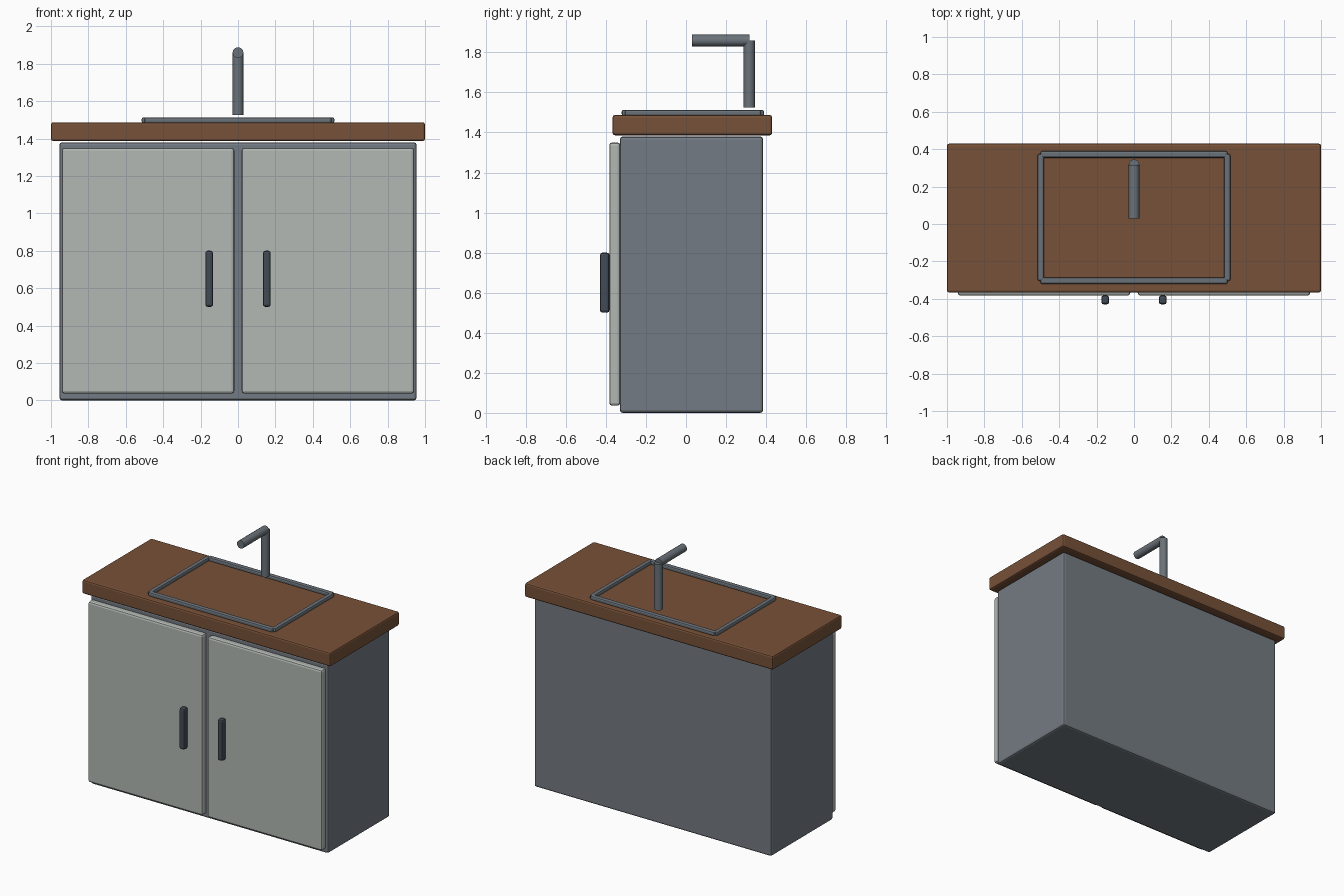
import bpy, math

if "Cube" in bpy.data.objects:
    bpy.data.objects.remove(bpy.data.objects["Cube"])


def material(name, srgb):
    m = bpy.data.materials.new(name)
    lin = [((c / 255 + 0.055) / 1.055) ** 2.4 for c in srgb]
    m.diffuse_color = (*lin, 1)
    m.use_nodes = True
    m.node_tree.nodes["Principled BSDF"].inputs["Base Color"].default_value = m.diffuse_color
    return m


SLATE = material("slate_grey", (116, 123, 131))
PALE = material("pale_grey", (178, 184, 180))
WOOD = material("brown_wood", (119, 81, 56))
DARK = material("dark_handle", (66, 75, 85))
METAL = material("steel_grey", (106, 114, 121))


def box(name, lo, hi, mat, bevel):
    bpy.ops.mesh.primitive_cube_add(size=1, location=[(a + b) / 2 for a, b in zip(lo, hi)])
    o = bpy.context.object
    o.name = name
    for v in o.data.vertices:
        v.co = [c * (b - a) for c, a, b in zip(v.co, lo, hi)]
    o.data.materials.append(mat)
    mod = o.modifiers.new("soft_edges", 'BEVEL')
    mod.width = bevel
    mod.segments = 2
    return o


def rod(name, loc, length, radius, rot=(0, 0, 0)):
    bpy.ops.mesh.primitive_cylinder_add(vertices=16, radius=radius, depth=length,
                                        location=loc, rotation=rot)
    o = bpy.context.object
    o.name = name
    o.data.materials.append(METAL)
    bpy.ops.object.shade_smooth_by_angle(angle=math.radians(30))
    return o


# cabinet body and worktop
box("cabinet", (-0.955, -0.33, 0), (0.955, 0.385, 1.38), SLATE, 0.014)
box("worktop", (-1, -0.367, 1.386), (1, 0.43, 1.487), WOOD, 0.012)

# doors and handles, mirrored left and right
for side, s in (("left", -1), ("right", 1)):
    x0, x1 = sorted((s * 0.02, s * 0.942))
    box(side + "_door", (x0, -0.383, 0.036), (x1, -0.328, 1.35), PALE, 0.014)
    x0, x1 = sorted((s * 0.133, s * 0.175))
    box(side + "_handle", (x0, -0.43, 0.5), (x1, -0.382, 0.8), DARK, 0.013)
    # side bars of the sink rim
    x0, x1 = sorted((s * 0.482, s * 0.515))
    box(side + "_sink_rim", (x0, -0.305, 1.482), (x1, 0.375, 1.513), METAL, 0.01)

# front and back bars of the sink rim
for side, y in (("front", -0.303), ("back", 0.372)):
    box(side + "_sink_rim", (-0.5, y - 0.018, 1.482), (0.5, y + 0.018, 1.513), METAL, 0.01)

# tap
rod("tap_post", (0, 0.316, 1.692), 0.335, 0.029)
rod("tap_spout", (0, 0.173, 1.859), 0.286, 0.029, (math.radians(90), 0, 0))
